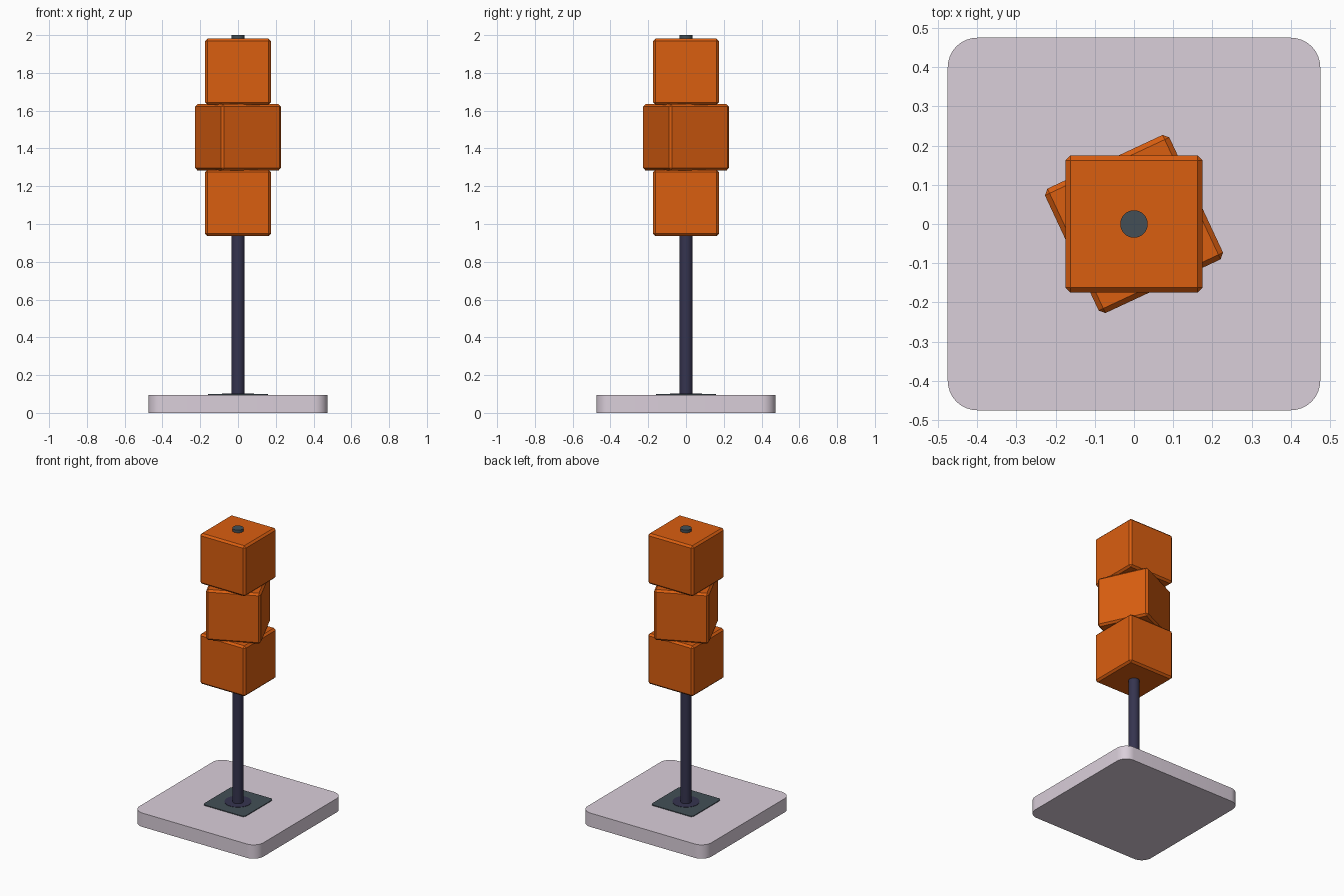
import bpy, bmesh, math

if "Cube" in bpy.data.objects:
    bpy.data.objects.remove(bpy.data.objects["Cube"])


def mat(name, rgb):
    m = bpy.data.materials.new(name)
    m.diffuse_color = (*rgb, 1)
    m.use_nodes = True
    m.node_tree.nodes["Principled BSDF"].inputs["Base Color"].default_value = m.diffuse_color
    return m


ORANGE = mat("orange", (0.70, 0.112, 0.005))
STONE = mat("pale stone", (0.70, 0.62, 0.70))
NAVY = mat("dark navy", (0.036, 0.034, 0.078))
SLATE = mat("slate", (0.056, 0.078, 0.094))


def finish(bm, name, material, smooth=False):
    me = bpy.data.meshes.new(name)
    bmesh.ops.recalc_face_normals(bm, faces=bm.faces)
    bm.to_mesh(me)
    bm.free()
    ob = bpy.data.objects.new(name, me)
    bpy.context.collection.objects.link(ob)
    me.materials.append(material)
    if smooth:
        bpy.ops.object.select_all(action='DESELECT')
        ob.select_set(True)
        bpy.context.view_layer.objects.active = ob
        bpy.ops.object.shade_smooth_by_angle(angle=math.radians(35))
    return ob


def rounded_slab(name, half, radius, z0, z1, material, steps=8):
    bm = bmesh.new()
    verts = []
    for c in range(4):
        mid = math.pi / 4 + c * math.pi / 2
        cx = math.copysign(half - radius, math.cos(mid))
        cy = math.copysign(half - radius, math.sin(mid))
        for i in range(steps + 1):
            a = (c + i / steps) * math.pi / 2
            verts.append(bm.verts.new((cx + radius * math.cos(a), cy + radius * math.sin(a), z0)))
    face = bm.faces.new(verts)
    top = bmesh.ops.extrude_face_region(bm, geom=[face], use_keep_orig=True)
    bmesh.ops.translate(bm, vec=(0, 0, z1 - z0),
                        verts=[g for g in top['geom'] if isinstance(g, bmesh.types.BMVert)])
    return finish(bm, name, material, True)


def cylinder(name, r, z0, z1, material):
    bm = bmesh.new()
    bmesh.ops.create_cone(bm, cap_ends=True, segments=32, radius1=r, radius2=r, depth=z1 - z0)
    bmesh.ops.translate(bm, verts=bm.verts, vec=(0, 0, (z0 + z1) / 2))
    return finish(bm, name, material, True)


def block(name, z, angle):
    bm = bmesh.new()
    bmesh.ops.create_cube(bm, size=0.35)
    bmesh.ops.bevel(bm, geom=bm.edges[:], offset=0.013, segments=1, affect='EDGES')
    ob = finish(bm, name, ORANGE)
    ob.location.z = z
    ob.rotation_euler.z = math.radians(angle)


# Base with a thin mounting plate and flange
rounded_slab("base", 0.475, 0.075, 0, 0.096, STONE)
rounded_slab("mounting_plate", 0.16, 0.02, 0.09, 0.101, SLATE, 3)
cylinder("pole_flange", 0.085, 0.098, 0.103, NAVY)

# Pole and its tip
cylinder("pole", 0.035, 0.09, 1.96, NAVY)
cylinder("pole_tip", 0.035, 1.96, 2.0, SLATE)

# Three stacked blocks, the middle one turned
for part, z, angle in (("lower", 1.112, 0), ("middle", 1.459, 25), ("upper", 1.806, 0)):
    block(part + "_block", z, angle)
